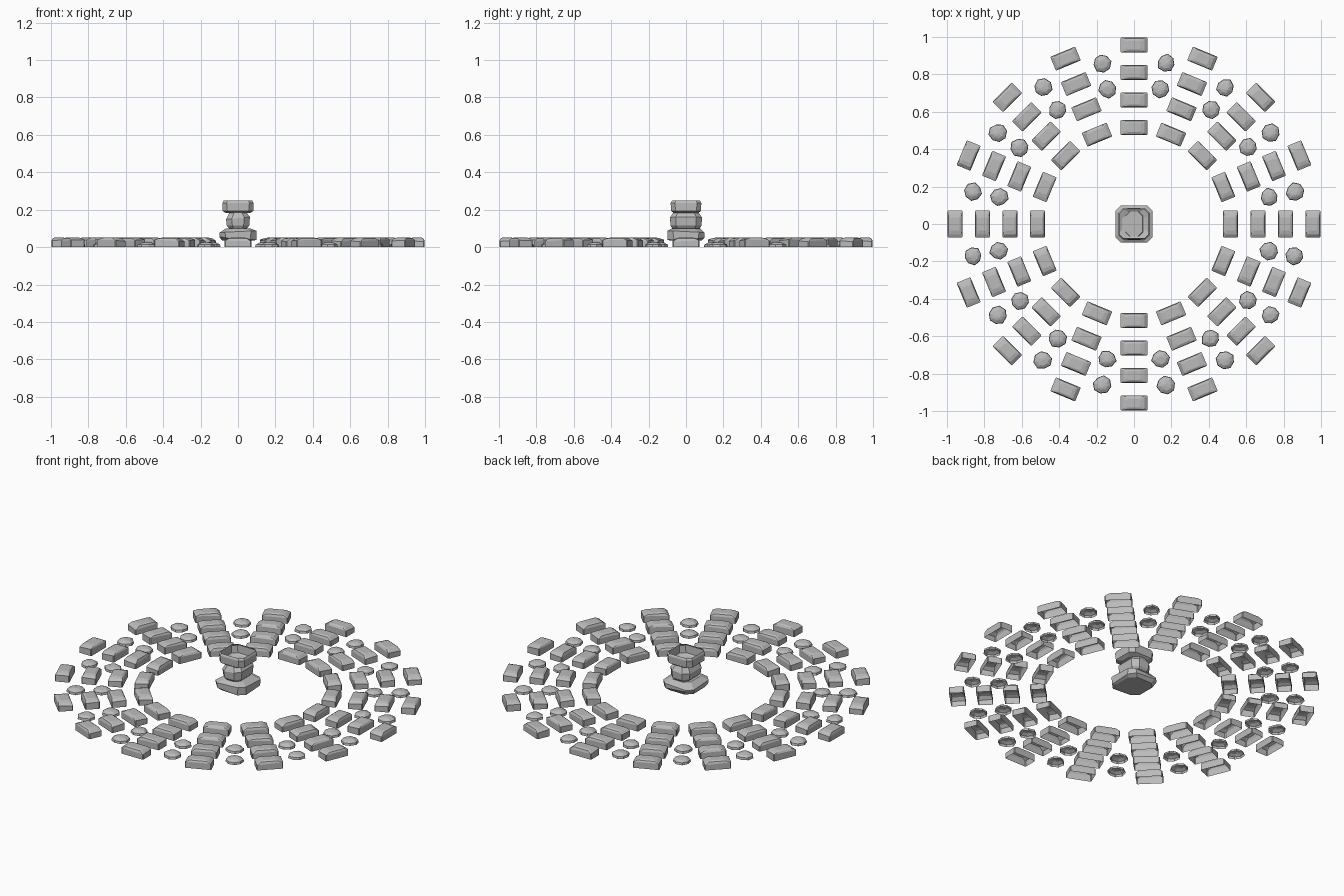
import bpy, bmesh, random
from math import radians, sin, cos, pi
from mathutils import Matrix, Vector

if "Cube" in bpy.data.objects:
    bpy.data.objects.remove(bpy.data.objects["Cube"])
random.seed(4)

stone_grey = bpy.data.materials.new("stone_grey")
stone_grey.use_nodes = True
GREY = (0.5, 0.5, 0.5, 1)
stone_grey.diffuse_color = GREY
stone_grey.node_tree.nodes["Principled BSDF"].inputs["Base Color"].default_value = GREY


def loft(name, rings, bottom=False, top=True):
    """Mesh skinned over stacked rings of points, with optional end caps."""
    bm = bmesh.new()
    loops = [[bm.verts.new(p) for p in ring] for ring in rings]
    n = len(loops[0])
    for low, high in zip(loops, loops[1:]):
        for i in range(n):
            j = (i + 1) % n
            bm.faces.new((low[i], low[j], high[j], high[i]))
    if bottom:
        bm.faces.new(loops[0][::-1])
    if top:
        bm.faces.new(loops[-1])
    mesh = bpy.data.meshes.new(name)
    bm.to_mesh(mesh)
    bm.free()
    mesh.materials.append(stone_grey)
    return mesh


def place(name, mesh, matrix=Matrix()):
    obj = bpy.data.objects.new(name, mesh)
    bpy.context.collection.objects.link(obj)
    obj.matrix_world = matrix


def octagon(z, x, y, c):
    """Rectangle with cut corners, counter-clockwise."""
    quarter = [(x, y - c), (x - c, y)]
    flat = [(s * a, s * b) for s in (1, -1)
            for a, b in quarter + [(-p, q) for p, q in quarter[::-1]]]
    return [Vector((a, b, z)) for a, b in flat]


def tilt(ring, sx, sy):
    """Slope a ring so that the stone looks hand cut."""
    for p in ring:
        p.z += p.x * sx + p.y * sy
    return ring


# Paving blocks: hollow below, cut ends on top
def block():
    return loft("paving_block", [
        octagon(0, 0.072, 0.04, 0.004),
        tilt(octagon(0.035, 0.072, 0.04, 0.004),
             random.uniform(-0.06, 0.06), random.uniform(-0.1, 0.1)),
        octagon(0.046, 0.055, 0.035, 0.008),
        octagon(0.051, 0.036, 0.025, 0.008)])


# Pebbles: low irregular domes, hollow below
def pebble():
    sides = 8
    radii = [random.uniform(0.044, 0.053) for _ in range(sides)]

    def ring(z, scale, shift=0):
        return [Vector((r * scale * cos(2 * pi * i / sides) + shift,
                        r * scale * sin(2 * pi * i / sides), z))
                for i, r in enumerate(radii)]
    return loft("pebble", [ring(0, 1), ring(0.013, 0.95),
                           ring(0.023, 0.6), ring(0.027, 0.15, 0.01)])


blocks = [block() for _ in range(6)]
pebbles = [pebble() for _ in range(6)]
SPOKES = 16
for s in range(SPOKES):
    spoke = Matrix.Rotation(2 * pi * s / SPOKES, 4, "Z")
    for r in (0.517, 0.664, 0.81, 0.957):
        turn = Matrix.Rotation(pi * random.randint(0, 1), 4, "Z")
        place("paving_block", random.choice(blocks),
              spoke @ Matrix.Translation((0, r, 0)) @ turn)
    gap = Matrix.Rotation(2 * pi * (s + 0.5) / SPOKES, 4, "Z")
    for r in (0.736, 0.877):
        turn = Matrix.Rotation(radians(random.choice((0, 90, 180, 270))), 4, "Z")
        place("pebble", random.choice(pebbles),
              gap @ Matrix.Translation((0, r, 0)) @ turn)

# Centre pillar: three stacked stones, the top one an open bowl
place("pillar_base", loft("pillar_base", [
    octagon(0.035, 0.085, 0.085, 0.035),
    tilt(octagon(0.05, 0.1, 0.1, 0.035), -0.08, 0.05),
    tilt(octagon(0.078, 0.1, 0.1, 0.03), 0.05, -0.05),
    octagon(0.1, 0.065, 0.075, 0.03)], bottom=True))
place("pillar_middle", loft("pillar_middle", [
    octagon(0.095, 0.045, 0.07, 0.025),
    octagon(0.115, 0.06, 0.083, 0.03),
    tilt(octagon(0.155, 0.064, 0.085, 0.03), 0.1, 0),
    octagon(0.185, 0.045, 0.068, 0.025)], bottom=True))
place("pillar_bowl", loft("pillar_bowl", [
    octagon(0.182, 0.064, 0.064, 0.037),
    octagon(0.193, 0.082, 0.08, 0.025),
    octagon(0.236, 0.083, 0.082, 0.022),
    octagon(0.248, 0.077, 0.076, 0.022)], bottom=True, top=False))
